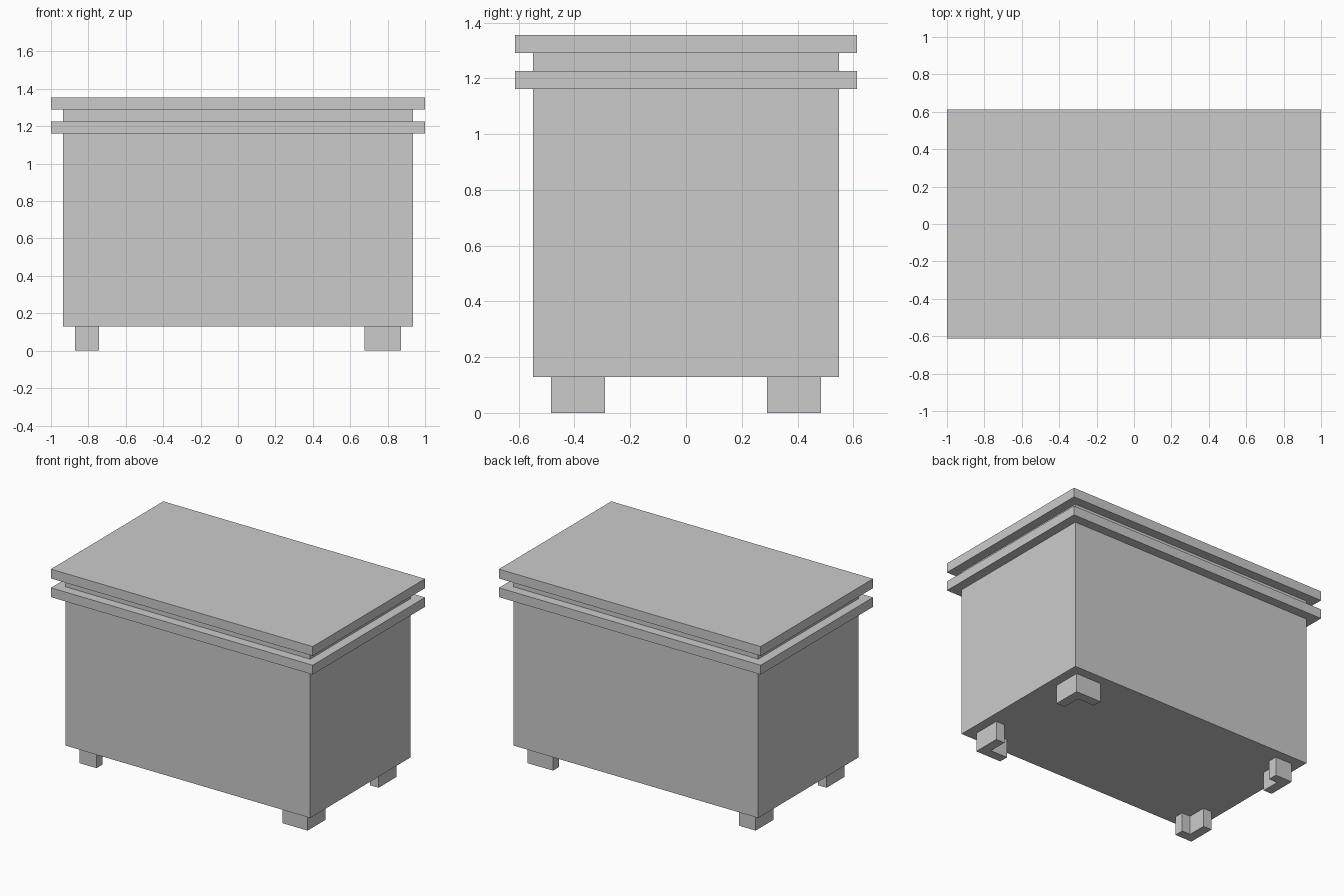
import bpy
import bmesh

if "Cube" in bpy.data.objects:
    bpy.data.objects.remove(bpy.data.objects["Cube"])

U = 2 / 31  # the whole chest sits on a regular module: 31 x 19 x 21


def prism(name, outline, z0, z1):
    """Extrude a closed outline (in modules) from z0 to z1."""
    bm = bmesh.new()
    face = bm.faces.new([bm.verts.new((x * U, y * U, z0 * U)) for x, y in outline])
    top = bmesh.ops.extrude_face_region(bm, geom=[face])["geom"]
    verts = [g for g in top if isinstance(g, bmesh.types.BMVert)]
    bmesh.ops.translate(bm, vec=(0, 0, (z1 - z0) * U), verts=verts)
    bmesh.ops.recalc_face_normals(bm, faces=bm.faces)
    mesh = bpy.data.meshes.new(name)
    bm.to_mesh(mesh)
    bm.free()
    obj = bpy.data.objects.new(name, mesh)
    bpy.context.collection.objects.link(obj)
    return obj


def slab(name, width, depth, z0, z1):
    x, y = width / 2, depth / 2
    return prism(name, [(-x, -y), (x, -y), (x, y), (-x, y)], z0, z1)


# Stacked box, rim, recessed neck and lid
slab("chest_body", 29, 17, 2, 18)
slab("chest_rim", 31, 19, 18, 19)
slab("lid_neck", 29, 17, 19, 20)
slab("lid_top", 31, 19, 20, 21)

# L-shaped corner feet; the left pair has a shorter arm along x
for side, sx, arm in (("left", -1, 2), ("right", 1, 3)):
    for end, sy in (("front", -1), ("back", 1)):
        ell = [(0, 0), (arm, 0), (arm, 1), (1, 1), (1, 3), (0, 3)]
        outline = [(sx * (13.5 - a), sy * (7.5 - b)) for a, b in ell]
        prism(f"{end}_{side}_foot", outline, 0, 2)
